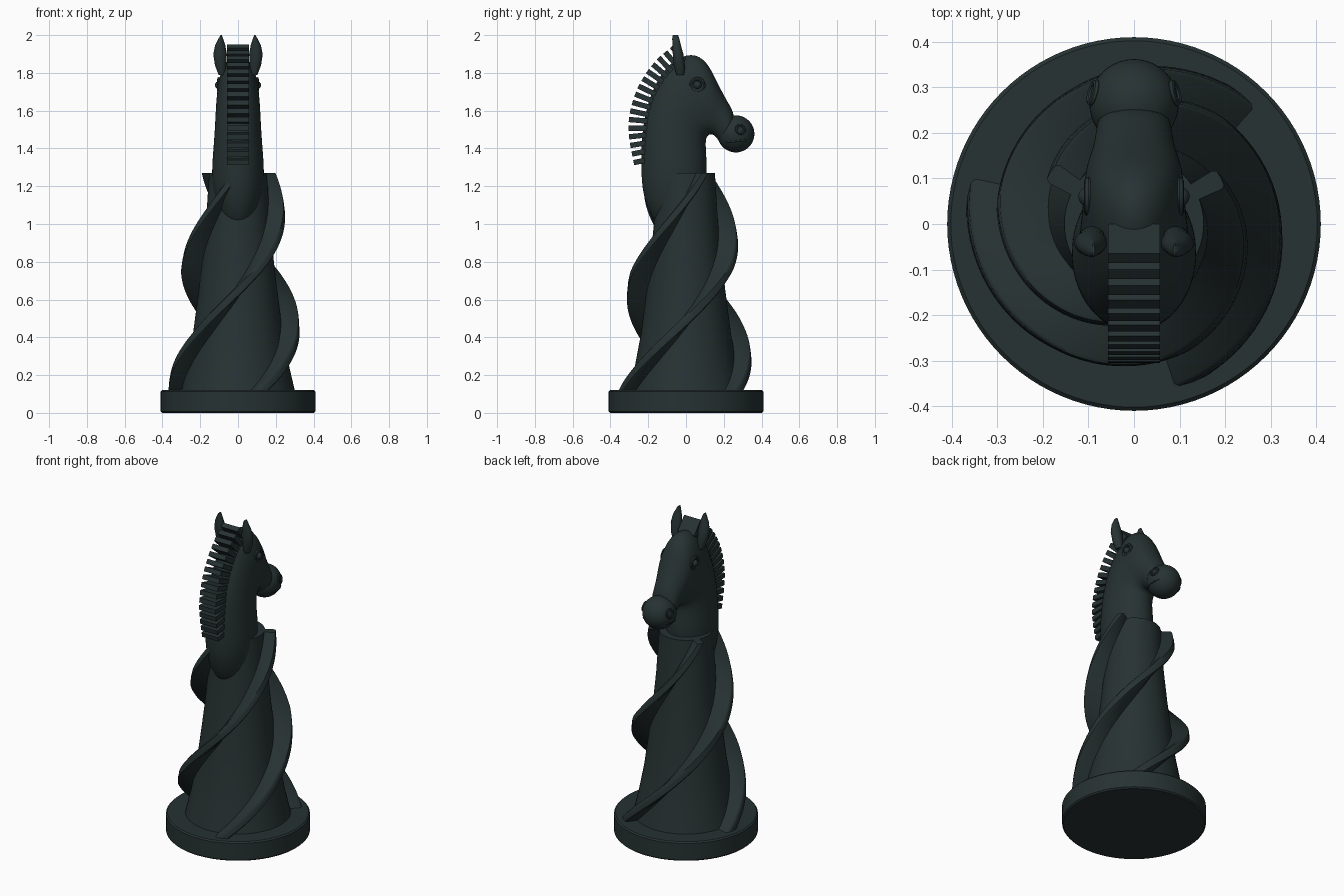
import bpy, bmesh, math
from mathutils import Vector, Matrix

if "Cube" in bpy.data.objects:
    bpy.data.objects.remove(bpy.data.objects["Cube"])

mat = bpy.data.materials.new("dark slate green")
mat.diffuse_color = (0.02, 0.032, 0.032, 1)
mat.use_nodes = True
mat.node_tree.nodes["Principled BSDF"].inputs["Base Color"].default_value = mat.diffuse_color


def finish(name, bm, angle=40, subsurf=0):
    bmesh.ops.recalc_face_normals(bm, faces=bm.faces)
    me = bpy.data.meshes.new(name)
    bm.to_mesh(me)
    bm.free()
    ob = bpy.data.objects.new(name, me)
    bpy.context.collection.objects.link(ob)
    me.materials.append(mat)
    if subsurf:
        m = ob.modifiers.new("smooth", 'SUBSURF')
        m.levels = m.render_levels = subsurf
    bpy.ops.object.select_all(action='DESELECT')
    ob.select_set(True)
    bpy.context.view_layer.objects.active = ob
    bpy.ops.object.shade_smooth_by_angle(angle=math.radians(angle))
    return ob


def loft(bm, rings):
    # skin closed rings of equal length and cap both ends
    vs = [[bm.verts.new(p) for p in r] for r in rings]
    n = len(vs[0])
    for a, b in zip(vs, vs[1:]):
        for i in range(n):
            j = (i + 1) % n
            bm.faces.new((a[i], a[j], b[j], b[i]))
    bm.faces.new(vs[0])
    bm.faces.new(vs[-1])


def circle(r, z, n=64):
    return [(r * math.cos(2 * math.pi * i / n), r * math.sin(2 * math.pi * i / n), z) for i in range(n)]


def lookup(table, z):
    for (z0, r0), (z1, r1) in zip(table, table[1:]):
        if z <= z1:
            break
    return r0 + (r1 - r0) * (z - z0) / (z1 - z0)


def torus(bm, mtx, R, r, n=24, k=8):
    vs = []
    for i in range(n):
        a = 2 * math.pi * i / n
        vs.append([bm.verts.new(mtx @ Vector(((R + r * math.cos(b)) * math.cos(a),
                   (R + r * math.cos(b)) * math.sin(a), r * math.sin(b))))
                   for b in [2 * math.pi * j / k for j in range(k)]])
    for i in range(n):
        for j in range(k):
            a, b = vs[i], vs[(i + 1) % n]
            bm.faces.new((a[j], b[j], b[(j + 1) % k], a[(j + 1) % k]))


# round base
bm = bmesh.new()
loft(bm, [circle(.402, 0, 96), circle(.41, .008, 96), circle(.41, .112, 96), circle(.402, .12, 96)])
finish("base", bm, 30)

# tapered column
Z0, Z1 = .115, 1.27
core = [(.1, .305), (.25, .27), (.42, .238), (.65, .208), (.8, .19), (1.0, .17), (1.27, .153)]
bm = bmesh.new()
loft(bm, [circle(r, z) for z, r in core])
finish("column", bm)

# three spiral ribs winding around the column
rib = [(.1, .372), (.3, .345), (.45, .325), (.6, .313), (.75, .303), (.9, .278), (1.05, .252), (1.27, .215)]
for k in range(3):
    bm = bmesh.new()
    rings = []
    for i in range(81):
        t = i / 80
        z = Z0 + (Z1 - Z0) * t
        a = math.radians(49.5 + 120 * k + 218.5 * t)
        ro, ri = lookup(rib, z), lookup(core, z) - .04
        h = math.radians(6.3)
        pts = [(ri, -h * 1.3), (ro - .008, -h), (ro, -h * .75), (ro + .001, 0), (ro, h * .75), (ro - .008, h), (ri, h * 1.3)]
        rings.append([(r * math.cos(a + d), r * math.sin(a + d), z) for r, d in pts])
    loft(bm, rings)
    finish("spiral_rib", bm, 50)

# neck and head: sections as back y, back z, front y, front z, half width
sections = [
    (-.13, .95, .03, .95, .06), (-.207, 1.08, .08, 1.08, .115),
    (-.236, 1.2, .105, 1.2, .138), (-.237, 1.32, .112, 1.3, .138),
    (-.237, 1.42, .106, 1.39, .13), (-.227, 1.53, .104, 1.45, .124),
    (-.2, 1.65, .118, 1.473, .12), (-.15, 1.775, .14, 1.475, .117),
    (-.07, 1.868, .153, 1.465, .112), (.03, 1.91, .163, 1.455, .11),
    (.112, 1.865, .17, 1.445, .1), (.167, 1.745, .18, 1.43, .088),
    (.22, 1.645, .2, 1.415, .083), (.265, 1.575, .235, 1.4, .075)]
bm = bmesh.new()
rings = []
for by, bz, fy, fz, w in sections:
    b, f = Vector((0, by, bz)), Vector((0, fy, fz))
    c, d = (b + f) / 2, (b - f) / 2
    rings.append([c + d * math.cos(a) + Vector((w * math.sin(a), 0, 0))
                  for a in [2 * math.pi * i / 32 for i in range(32)]])
loft(bm, rings)
finish("neck_and_head", bm, 80, 2)

# muzzle
bm = bmesh.new()
bmesh.ops.create_uvsphere(bm, u_segments=40, v_segments=24, radius=.098,
                          matrix=Matrix.Translation((0, .264, 1.477)))
finish("muzzle", bm)

for s in (-1, 1):
    # eyeball with raised lid ring
    bm = bmesh.new()
    eye = Matrix.Translation((s * .1, .06, 1.735)) @ Matrix.Rotation(s * math.pi / 2, 4, 'Y')
    torus(bm, eye, .033, .01)
    bmesh.ops.create_uvsphere(bm, u_segments=16, v_segments=12, radius=.022, matrix=eye)
    finish("eye", bm)
    # nostril ring
    bm = bmesh.new()
    n = Vector((s * .93, .25, .25)).normalized()
    q = n.to_track_quat('Z', 'Y').to_matrix().to_4x4()
    torus(bm, Matrix.Translation(Vector((0, .264, 1.477)) + n * .095) @ q, .022, .008)
    finish("nostril", bm)
    # mouth crease
    bm = bmesh.new()
    rings = []
    for i in range(13):
        a = math.radians(-35 + 70 * i / 12)
        e = math.radians(-24 + 6 * math.sin(a))
        c = Vector((s * math.cos(a) * math.cos(e), math.sin(a) * math.cos(e), math.sin(e)))
        t = Vector((-s * math.sin(a), math.cos(a), 0))
        u = t.cross(c).normalized()
        rings.append([Vector((0, .264, 1.477)) + c * .097 + (c * math.cos(b) + u * math.sin(b)) * .005
                      for b in [math.pi * j / 3 for j in range(6)]])
    loft(bm, rings)
    finish("mouth", bm)
    # pointed ear
    bm = bmesh.new()
    rings = []
    for z, w, d, x, y in [(1.79, .018, .02, .085, -.03), (1.84, .03, .03, .092, -.035),
                          (1.9, .036, .028, .095, -.042), (1.95, .026, .022, .094, -.05),
                          (1.98, .013, .019, .091, -.054), (2.0, .003, .014, .089, -.056)]:
        rings.append([(s * x + w * math.cos(a), y + d * math.sin(a), z)
                      for a in [2 * math.pi * i / 20 for i in range(20)]])
    loft(bm, rings)
    finish("ear", bm, 60)

# mane: a row of flat blocks along the back of the neck
outer = [(-.277, 1.325), (-.3, 1.44), (-.306, 1.53), (-.292, 1.62), (-.26, 1.715),
         (-.212, 1.8), (-.155, 1.872), (-.075, 1.94)]
pts = [Vector((0, y, z)) for y, z in outer]
cum = [0]
for a, b in zip(pts, pts[1:]):
    cum.append(cum[-1] + (b - a).length)


def along(s):
    for i in range(len(pts) - 1):
        if s <= cum[i + 1] or i == len(pts) - 2:
            return pts[i].lerp(pts[i + 1], (s - cum[i]) / (cum[i + 1] - cum[i]))


COUNT = 16
bm = bmesh.new()
for i in range(COUNT):
    s = cum[-1] * i / (COUNT - 1)
    p = along(s)
    # blocks fan from drooping at the bottom to steep at the top
    tilt = math.radians(-28 + 70 * i / (COUNT - 1)) if i > 3 else math.radians(-24 + 3 * i)
    t = (along(min(s + .06, cum[-1])) - along(max(s - .06, 0))).normalized()
    out = Vector((0, -t.z, t.y))
    if out.y > 0:
        out = -out
    c = p - out * .05
    m = Matrix((Vector((1, 0, 0)), out, t)).transposed().to_4x4()
    bmesh.ops.create_cube(bm, size=1, matrix=Matrix.Translation(c) @ m @ Matrix.Diagonal((.115, .1, .028, 1)))
finish("mane", bm, 30)
